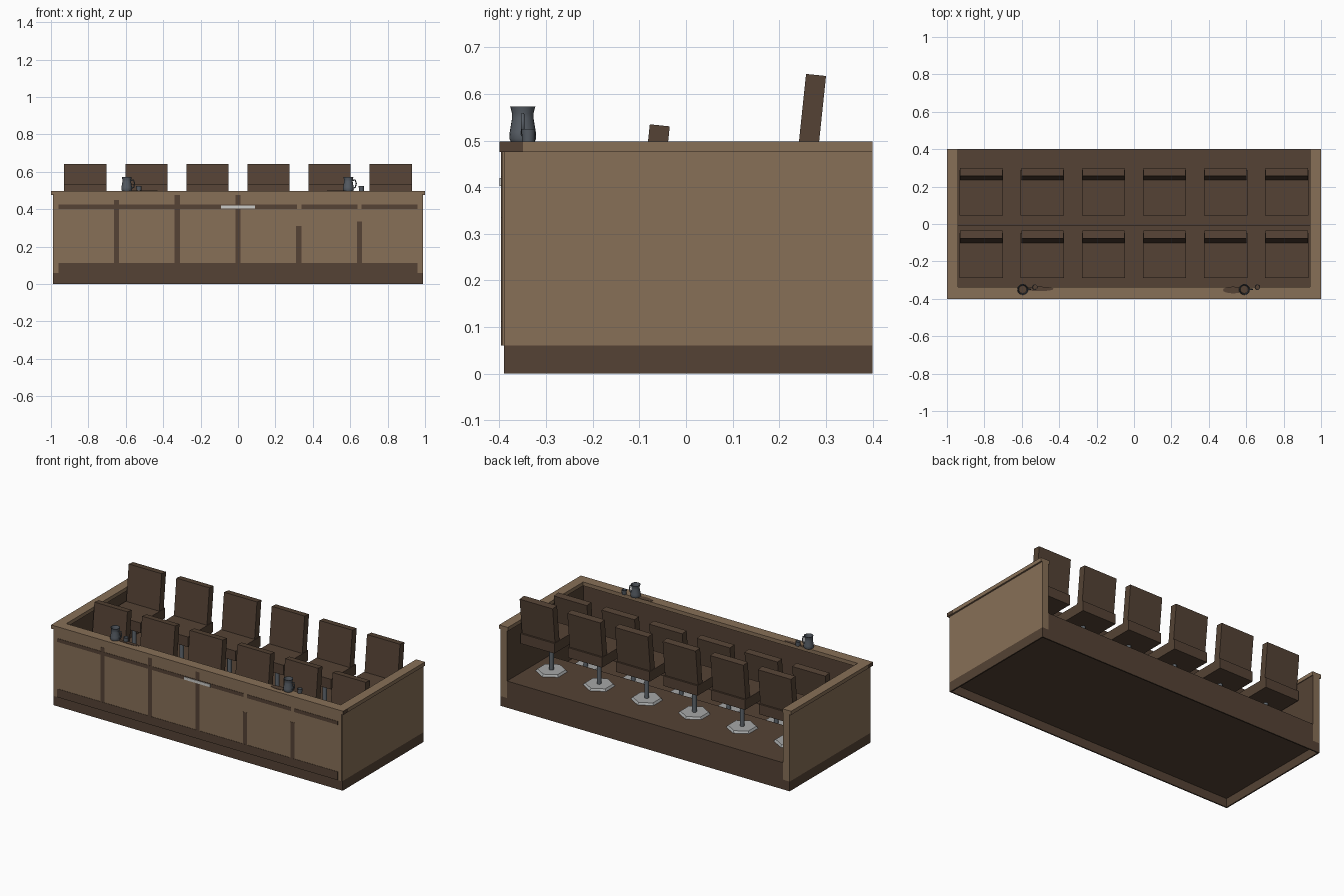
import bpy, bmesh, math
from mathutils import Matrix, Vector

cube = bpy.data.objects.get("Cube")
if cube:
    bpy.data.objects.remove(cube, do_unlink=True)


def material(name, rgb):
    m = bpy.data.materials.new(name)
    m.use_nodes = True
    m.diffuse_color = (*rgb, 1)
    m.node_tree.nodes["Principled BSDF"].inputs["Base Color"].default_value = (*rgb, 1)
    return m


LIGHT = material("light wood", (0.245, 0.16, 0.096))
DARK = material("dark wood", (0.09, 0.055, 0.035))
PALE = material("pale plate", (0.6, 0.6, 0.58))
SILVER = material("pale metal", (0.38, 0.39, 0.39))
STEEL = material("grey steel", (0.12, 0.14, 0.16))
PEWTER = material("dark pewter", (0.095, 0.11, 0.13))


def finish(name, bm, mats):
    mesh = bpy.data.meshes.new(name)
    bm.normal_update()
    bm.to_mesh(mesh)
    bm.free()
    for m in mats:
        mesh.materials.append(m)
    obj = bpy.data.objects.new(name, mesh)
    bpy.context.collection.objects.link(obj)
    return obj


def box(name, x, y, z, mat, dark_sides=()):
    """Box from ranges; faces pointing along any of dark_sides become dark wood."""
    bm = bmesh.new()
    bmesh.ops.create_cube(bm, size=1)
    for v in bm.verts:
        v.co = [lo + (c + 0.5) * (hi - lo) for c, (lo, hi) in zip(v.co, (x, y, z))]
    bm.normal_update()
    for f in bm.faces:
        if any(f.normal.dot(Vector(d)) > 0.9 for d in dark_sides):
            f.material_index = 1
    return finish(name, bm, [mat, DARK])


def cylinder(name, x, y, z0, z1, r0, r1, sides, mat):
    bm = bmesh.new()
    bmesh.ops.create_cone(bm, cap_ends=True, segments=sides, radius1=r0, radius2=r1,
                          depth=z1 - z0, matrix=Matrix.Translation((x, y, (z0 + z1) / 2)))
    return finish(name, bm, [mat])


def smooth(obj):
    bpy.ops.object.select_all(action="DESELECT")
    obj.select_set(True)
    bpy.context.view_layer.objects.active = obj
    bpy.ops.object.shade_smooth_by_angle(angle=math.radians(40))


# Hollow plinth of thin boards under a floor, with a raised rear platform
W, TOP = 0.99, 0.498
for name, y in (("front_plinth", (-0.39, -0.382)), ("back_plinth", (0.392, 0.4))):
    box(name, (-W, W), y, (0, 0.06), DARK)
box("floor", (-W + 0.008, W - 0.008), (-0.382, 0.392), (0.054, 0.06), DARK)
box("rear_platform", (-0.945, 0.945), (-0.01, 0.4), (0.06, 0.165), DARK)

# Walls and top rail
box("front_wall", (-W, W), (-0.39, -0.345), (0.06, 0.475), LIGHT, [(0, 1, 0)])
box("front_rail", (-1, 1), (-0.4, -0.35), (0.475, TOP), LIGHT, [(1, 0, 0), (-1, 0, 0)])
box("front_rail_ledge", (-0.94, 0.94), (-0.35, -0.337), (0.475, TOP), LIGHT)
for side, s in (("right", -1), ("left", 1)):
    box(side + "_plinth", sorted((s * (W - 0.008), s * W)), (-0.382, 0.392), (0, 0.06), DARK)
    box(side + "_wall", sorted((s * 0.945, s * W)), (-0.345, 0.4), (0.06, 0.475),
        LIGHT, [(-s, 0, 0)])
    box(side + "_rail", sorted((s * 0.94, s)), (-0.35, 0.4), (0.475, TOP), LIGHT)

# Front panelling with dark trim strips
box("front_panel", (-0.985, 0.985), (-0.395, -0.39), (0.06, 0.475), LIGHT)
trim_y = (-0.397, -0.394)
box("lower_trim", (-0.96, 0.96), trim_y, (0.06, 0.112), DARK)
for x0, x1 in ((-0.96, 0.315), (0.34, 0.64), (0.66, 0.96)):
    box("upper_trim", (x0, x1), trim_y, (0.402, 0.424), DARK)
for x, top in ((-0.65, 0.45), (-0.325, 0.475), (0, 0.475), (0.325, 0.31), (0.65, 0.335)):
    box("upright_trim", (x - 0.014, x + 0.014), (-0.3965, -0.394), (0.112, top), DARK)
box("front_plate", (-0.09, 0.09), (-0.4, -0.396), (0.403, 0.42), PALE)


def chair(x, y, floor):
    """Swivel chair: hexagonal foot, post, seat and tilted back."""
    cylinder("chair_foot", x, y, floor, floor + 0.012, 0.09, 0.08, 6, SILVER)
    smooth(cylinder("chair_post", x, y, floor + 0.01, floor + 0.2, 0.013, 0.013, 12, STEEL))
    box("chair_seat", (x - 0.116, x + 0.116), (y - 0.105, y + 0.138),
        (floor + 0.193, floor + 0.255), DARK)
    back = box("chair_back", (-0.113, 0.113), (0, 0.043), (0, 0.224), DARK)
    back.location = (x, y + 0.084, floor + 0.255)
    back.rotation_euler.x = math.radians(-6)


for i in range(6):
    cx = -0.816 + 0.3264 * i
    chair(cx, 0.15, 0.165)
    chair(cx, -0.185, 0.057)


def lathe(name, profile, x, y, z, sides=20):
    """Turned vessel from (radius, height) points, with dark contents."""
    bm = bmesh.new()
    rings = [[bm.verts.new((x + r * math.cos(a), y + r * math.sin(a), z + h))
              for a in (2 * math.pi * k / sides for k in range(sides))] for r, h in profile]
    for lo, hi in zip(rings, rings[1:]):
        for k in range(sides):
            n = (k + 1) % sides
            bm.faces.new((lo[k], lo[n], hi[n], hi[k]))
    bm.faces.new(rings[0][::-1])
    bm.faces.new(rings[-1]).material_index = 1
    smooth(finish(name, bm, [PEWTER, DARK]))


def handle(x, y, z):
    curve = bpy.data.curves.new("jug_handle", "CURVE")
    curve.dimensions = "3D"
    curve.bevel_depth = 0.004
    curve.bevel_resolution = 1
    points = ((0.02, 0.056), (0.037, 0.058), (0.042, 0.04), (0.038, 0.02), (0.025, 0.014))
    spline = curve.splines.new("POLY")
    spline.points.add(len(points) - 1)
    for p, (dx, dz) in zip(spline.points, points):
        p.co = (x + dx, y, z + dz, 1)
    curve.materials.append(PEWTER)
    bpy.context.collection.objects.link(bpy.data.objects.new("jug_handle", curve))


# Jugs, cups and thin dark mats on the front rail
JUG = ((0.026, 0), (0.029, 0.006), (0.028, 0.02), (0.023, 0.05), (0.023, 0.06),
       (0.027, 0.075), (0.025, 0.075), (0.021, 0.06), (0.021, 0.05))
CUP = ((0.013, 0), (0.015, 0.027), (0.013, 0.027), (0.012, 0.006))
for jx, cup_x, mat_x, mat_y, length, width in (
        (-0.595, -0.53, -0.505, -0.347, 0.075, 0.012),
        (0.59, 0.66, 0.53, -0.353, 0.055, 0.018)):
    lathe("jug", JUG, jx, -0.35, TOP)
    handle(jx, -0.35, TOP)
    lathe("cup", CUP, cup_x, -0.338, TOP, 12)
    table_mat = cylinder("table_mat", 0, 0, 0, 0.002, 1, 1, 16, DARK)
    table_mat.location = (mat_x, mat_y, TOP)
    table_mat.scale = (length, width, 1)
